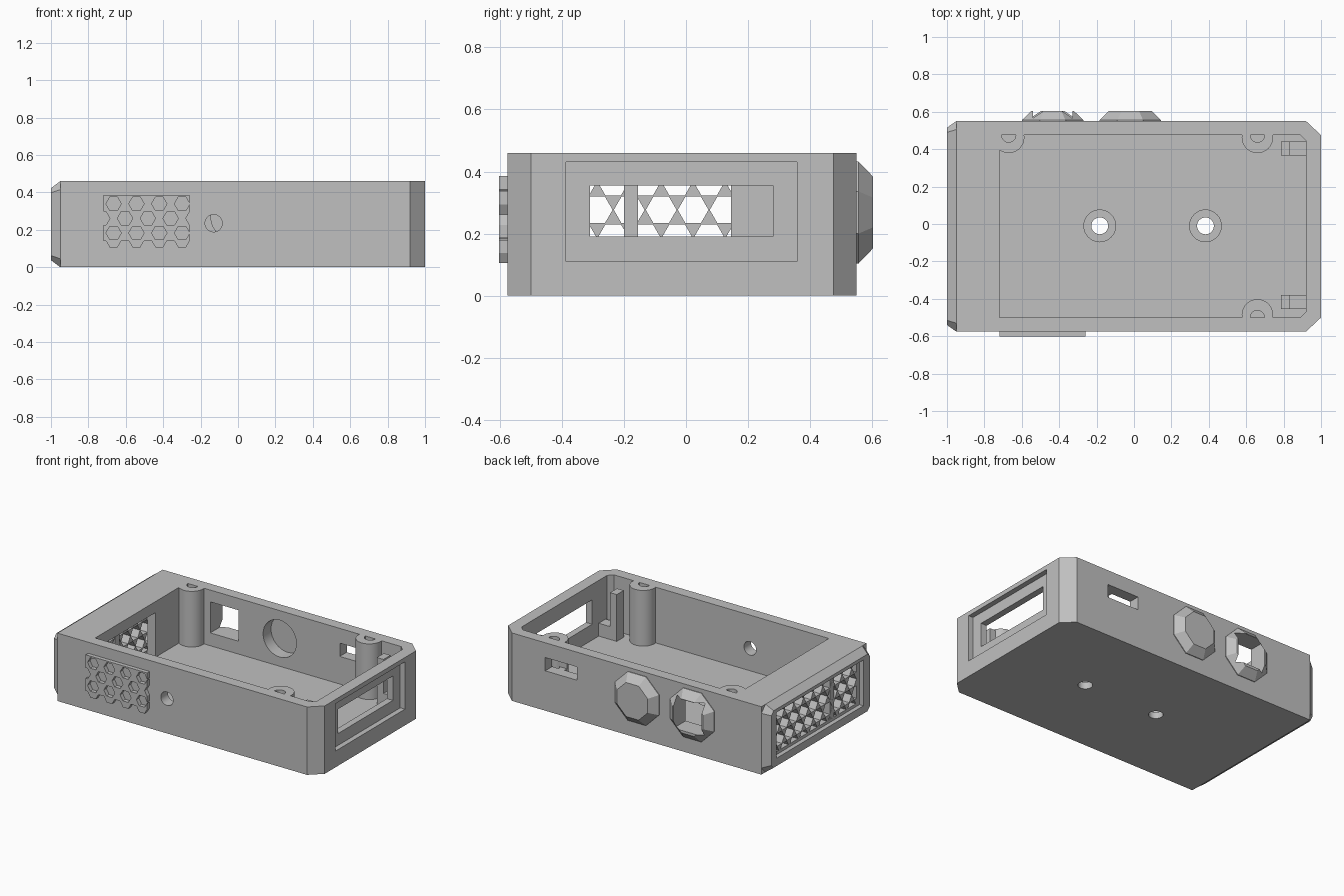
import bpy, bmesh, math

old = bpy.data.objects.get("Cube")
if old:
    bpy.data.objects.remove(old)

grey = bpy.data.materials.new("plain grey")
grey.use_nodes = True
grey.diffuse_color = (0.53, 0.53, 0.53, 1)
grey.node_tree.nodes["Principled BSDF"].inputs["Base Color"].default_value = (0.53, 0.53, 0.53, 1)


# --- helpers -------------------------------------------------------------
def solid(name, groups):
    """One object made of the convex hulls of the given point groups."""
    bm = bmesh.new()
    for pts in groups:
        verts = [bm.verts.new(p) for p in pts]
        bmesh.ops.convex_hull(bm, input=verts)
    bmesh.ops.dissolve_limit(bm, angle_limit=0.01, verts=bm.verts[:], edges=bm.edges[:])
    bmesh.ops.recalc_face_normals(bm, faces=bm.faces[:])
    mesh = bpy.data.meshes.new(name)
    bm.to_mesh(mesh)
    bm.free()
    mesh.materials.append(grey)
    ob = bpy.data.objects.new(name, mesh)
    bpy.context.scene.collection.objects.link(ob)
    return ob


def lift(outline, axis, d):
    place = {"x": lambda a, b: (d, a, b), "y": lambda a, b: (a, d, b), "z": lambda a, b: (a, b, d)}
    return [place[axis](a, b) for a, b in outline]


def prism(outline, axis, lo, hi):
    return lift(outline, axis, lo) + lift(outline, axis, hi)


def box(x0, x1, y0, y1, z0, z1):
    return prism([(x0, y0), (x1, y0), (x1, y1), (x0, y1)], "z", z0, z1)


def ring(a, b, r, n=32, turn=0.0, span=2 * math.pi):
    steps = n if span > 6 else n + 1
    return [(a + r * math.cos(turn + span * i / n), b + r * math.sin(turn + span * i / n))
            for i in range(steps)]


def chamfered(a0, a1, b0, b1, c):
    return [(a0 + c, b0), (a1 - c, b0), (a1, b0 + c), (a1, b1 - c),
            (a1 - c, b1), (a0 + c, b1), (a0, b1 - c), (a0, b0 + c)]


def combine(ob, groups, op="DIFFERENCE"):
    """Apply a boolean of the groups, or of a ready tool object, to ob."""
    tool = groups if isinstance(groups, bpy.types.Object) else solid("tool", groups)
    tool.hide_render = True
    mod = ob.modifiers.new("cut", "BOOLEAN")
    mod.object, mod.operation, mod.solver = tool, op, "EXACT"
    bpy.context.view_layer.objects.active = ob
    bpy.ops.object.modifier_apply(modifier=mod.name)
    bpy.data.objects.remove(tool)


def hex_grid(axis, lo, hi, a0, b0, pitch, step, r, rows, columns):
    """Staggered rows of hexagonal prisms."""
    return [prism(ring(a0 + pitch * (i + 0.5 * (j % 2)), b0 + step * j, r, 6), axis, lo, hi)
            for j in range(rows) for i in range(columns)]


# --- case: chamfered right corners, tapered octagonal left end -------------
outline = [(-0.95, -0.575), (0.92, -0.575), (1, -0.5), (1, 0.475), (0.92, 0.55), (-0.95, 0.55)]
case = solid("case", [prism(outline, "z", 0, 0.46)])
taper = (lift(chamfered(-0.575, 0.55, 0, 0.46, 0.045), "x", -0.95)
         + lift(chamfered(-0.54, 0.515, 0.037, 0.423, 0.025), "x", -1))
combine(case, [taper + lift(chamfered(-0.575, 0.55, 0, 0.46, 0.045), "x", -0.93)], "UNION")

# main cavity, open at the top
floor = 0.083
cavity = [(-0.72, -0.5), (0.89, -0.5), (0.92, -0.47), (0.92, 0.445), (0.89, 0.475), (-0.72, 0.475)]
combine(case, [prism(cavity, "z", floor, 0.6)])

# screw posts with half-round holes
posts = [(-0.67, 0.463, -1), (0.66, 0.463, -1), (0.66, -0.486, 1)]
for x, y, side in posts:
    combine(case, [prism(ring(x, y, 0.084), "z", 0.04, 0.46)], "UNION")
for x, y, side in posts:
    wall = 0.475 if side < 0 else -0.5
    arc = ring(x, wall, 0.038, 14, math.pi if side < 0 else 0, math.pi)
    combine(case, [prism(arc, "z", 0.2, 0.6)])

# octagonal bosses on the back
turn, k = math.pi / 8, 1 / math.cos(math.pi / 8)
for x in (-0.02, -0.435):
    base = ring(x, 0.268, 0.165 * k, 8, turn)
    boss = prism(base, "y", 0.53, 0.555) + lift(ring(x, 0.268, 0.115 * k, 8, turn), "y", 0.603)
    combine(case, [boss], "UNION")
combine(case, [prism(ring(-0.02, 0.27, 0.125), "y", 0.4, 0.56)])
combine(case, [box(-0.54, -0.33, 0.4, 0.7, 0.17, 0.38)])

# small back window and round front hole
combine(case, [box(0.43, 0.67, 0.45, 0.7, 0.27, 0.36)])
combine(case, [prism(ring(-0.13, 0.235, 0.046), "y", -0.7, -0.45)])

# stepped window in the right end
combine(case, [box(0.965, 1.1, -0.387, 0.358, 0.11, 0.43)])
combine(case, [box(0.88, 1.1, -0.31, 0.28, 0.19, 0.355)])

# counterbored floor holes
for x in (-0.183, 0.382):
    combine(case, [prism(ring(x, -0.01, 0.085), "z", 0.045, 0.2)])
    combine(case, [prism(ring(x, -0.01, 0.045), "z", -0.1, 0.2)])

# left end: outer recess, inner pocket and deep honeycomb grille between them
combine(case, [box(-1.1, -0.97, -0.47, 0.46, 0.09, 0.4)])
combine(case, [box(-0.785, -0.7, -0.44, 0.145, 0.09, 0.385)])
holes = solid("end_grille_holes",
              hex_grid("x", -1.05, -0.78, -0.492, 0.098, 0.103, 0.0892, 0.0495, 4, 11))
combine(holes, [box(-1.2, -0.7, -0.44, 0.44, 0.11, 0.38)], "INTERSECT")
combine(case, holes)
divider = solid("grille_divider", [box(-0.969, -0.78, -0.2, -0.155, 0.1, 0.39)])

# front honeycomb plate
plate = solid("front_grille_plate", [box(-0.72, -0.26, -0.602, -0.574, 0.105, 0.385)])
combine(plate, hex_grid("y", -0.7, -0.5, -0.726, 0.105, 0.122, 0.078, 0.041, 4, 5))

# board rails inside the right end: tall post with a low step to the wall
parts = [case, divider, plate]
for side, y in (("back", 0.4025), ("front", -0.4175)):
    y0, y1 = y - 0.0375, y + 0.0375
    parts += [solid(side + "_rail_post", [box(0.785, 0.835, y0, y1, 0.07, 0.4)]),
              solid(side + "_rail_step", [box(0.83, 0.925, y0, y1, 0.07, 0.17)])]

# smooth only the round walls
for ob in parts:
    bpy.ops.object.select_all(action="DESELECT")
    ob.select_set(True)
    bpy.context.view_layer.objects.active = ob
    bpy.ops.object.shade_smooth_by_angle(angle=math.radians(18))
